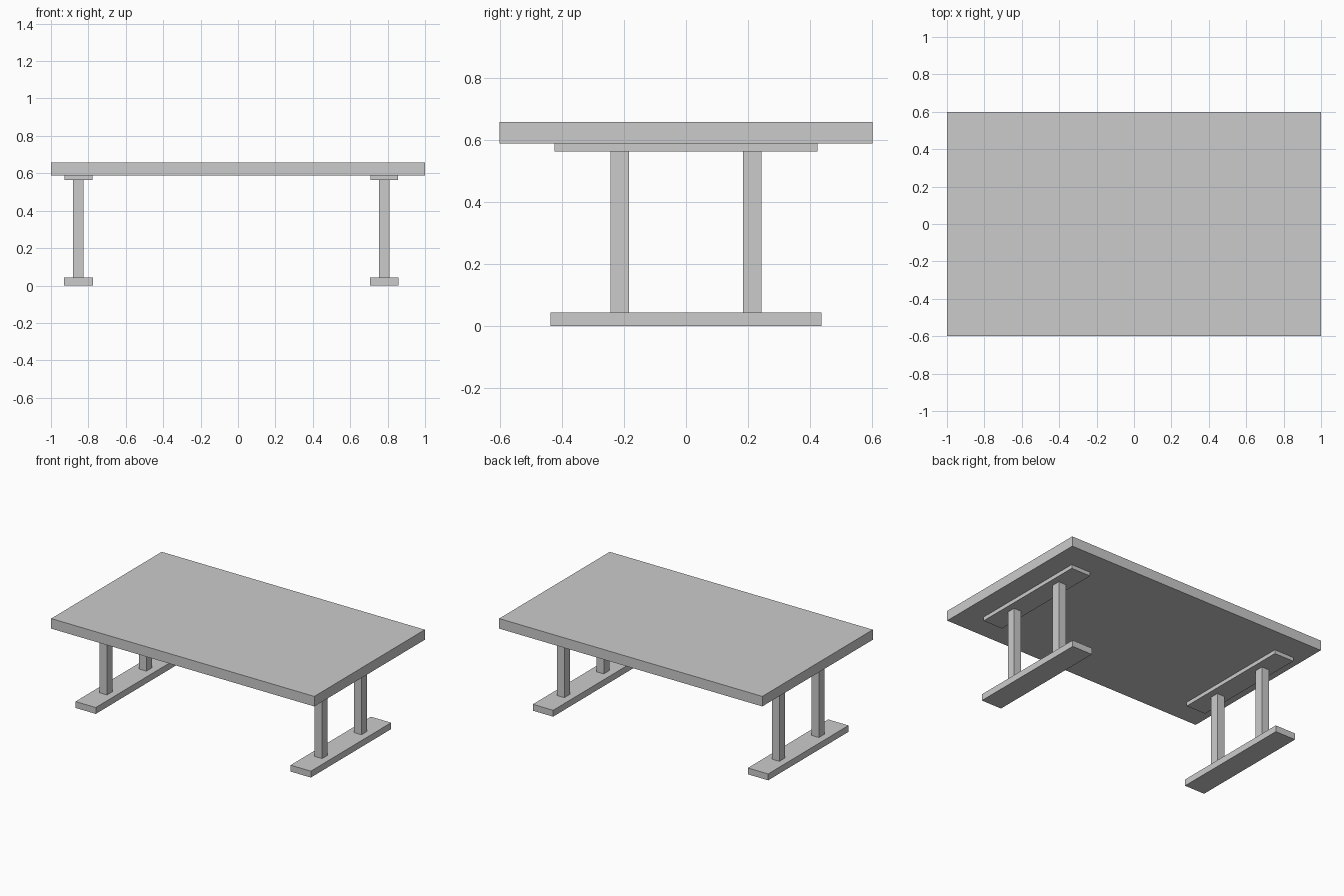
import bpy

if "Cube" in bpy.data.objects:
    bpy.data.objects.remove(bpy.data.objects["Cube"])


def box(name, x, y, z):
    """Add a box spanning the (min, max) ranges on each axis."""
    spans = (x, y, z)
    bpy.ops.mesh.primitive_cube_add(size=1, location=[(a + b) / 2 for a, b in spans])
    ob = bpy.context.object
    ob.name = name
    ob.scale = [b - a for a, b in spans]
    bpy.ops.object.transform_apply(location=False, rotation=False, scale=True)
    return ob


FOOT_TOP, CLEAT_BOTTOM, TOP_BOTTOM, TOP = 0.044, 0.563, 0.589, 0.658

# Table top
box("table_top", (-1, 1), (-0.6, 0.6), (TOP_BOTTOM, TOP))

# Two trestles: floor runner, pair of posts, cleat under the top
for side, cx in (("left", -0.853), ("right", 0.782)):
    box(f"{side}_foot", (cx - 0.077, cx + 0.077), (-0.436, 0.436), (0, FOOT_TOP))
    box(f"{side}_cleat", (cx - 0.074, cx + 0.074), (-0.423, 0.423), (CLEAT_BOTTOM, TOP_BOTTOM))
    for end, cy in (("front", -0.214), ("back", 0.214)):
        box(f"{side}_{end}_post", (cx - 0.028, cx + 0.028),
            (cy - 0.03, cy + 0.03), (FOOT_TOP, CLEAT_BOTTOM))
